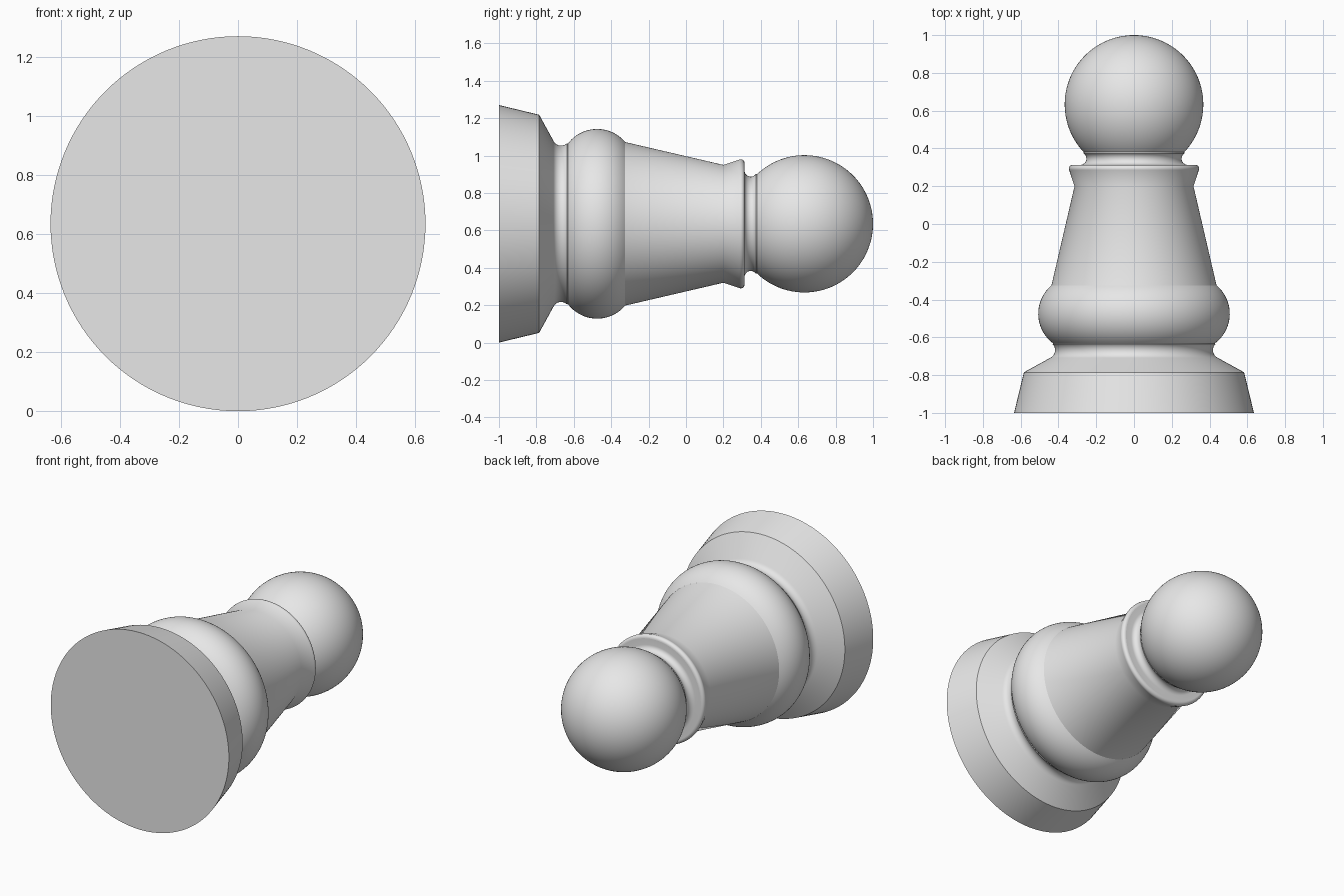
import bpy, bmesh
from math import sin, cos, radians

cube = bpy.data.objects.get("Cube")
if cube:
    bpy.data.objects.remove(cube, do_unlink=True)

AXIS_Z = 0.635   # height of the lying piece's centre line
SEGMENTS = 128

GREY = (0.8, 0.8, 0.8, 1.0)
grey = bpy.data.materials.new("light grey")
grey.use_nodes = True
grey.diffuse_color = GREY
grey.node_tree.nodes["Principled BSDF"].inputs["Base Color"].default_value = GREY


def arc(r, y, radius, start, end, steps):
    """Profile points (radius, y) on an arc; 0 degrees points outward."""
    angles = [radians(start + (end - start) * i / steps) for i in range(steps + 1)]
    return [(r + radius * cos(a), y + radius * sin(a)) for a in angles]


def lathe(name, profile):
    """Turn a profile about the centre line along y."""
    bm = bmesh.new()
    rings = []
    for r, y in profile:
        if r < 1e-4:
            rings.append([bm.verts.new((0, y, AXIS_Z))] * SEGMENTS)
            continue
        turns = [radians(360 * i / SEGMENTS) for i in range(SEGMENTS)]
        rings.append([bm.verts.new((r * cos(t), y, AXIS_Z + r * sin(t))) for t in turns])
    for low, high in zip(rings, rings[1:]):
        for i in range(SEGMENTS):
            j = (i + 1) % SEGMENTS
            corners = dict.fromkeys((low[i], high[i], high[j], low[j]))
            bm.faces.new(list(corners))
    mesh = bpy.data.meshes.new(name)
    bm.to_mesh(mesh)
    bm.free()
    mesh.materials.append(grey)
    obj = bpy.data.objects.new(name, mesh)
    bpy.context.collection.objects.link(obj)
    bpy.ops.object.select_all(action='DESELECT')
    obj.select_set(True)
    bpy.context.view_layer.objects.active = obj
    bpy.ops.object.shade_smooth_by_angle(angle=radians(35))


# Foot: flat underside and tapered rim
lathe("foot", [(0, -1), (0.635, -1), (0.583, -0.785)])

# Base moulding: sloped shoulder, cove and round bulge
lathe("base_moulding",
      [(0.583, -0.785)]
      + arc(0.463, -0.668, 0.045, -115, -225, 12)
      + arc(0.311, -0.475, 0.196, -53, 50, 24))

# Stem: straight taper flaring into the rounded collar
lathe("stem_and_collar",
      [(0.437, -0.325), (0.315, 0.2)]
      + arc(0.325, 0.293, 0.02, -25, 90, 8))

# Head: collar top, small neck cove and ball
lathe("neck_and_head",
      [(0.325, 0.313)]
      + arc(0.285, 0.346, 0.033, -90, -235, 12)
      + arc(0, 0.633, 0.367, -43.5, 90, 40))
